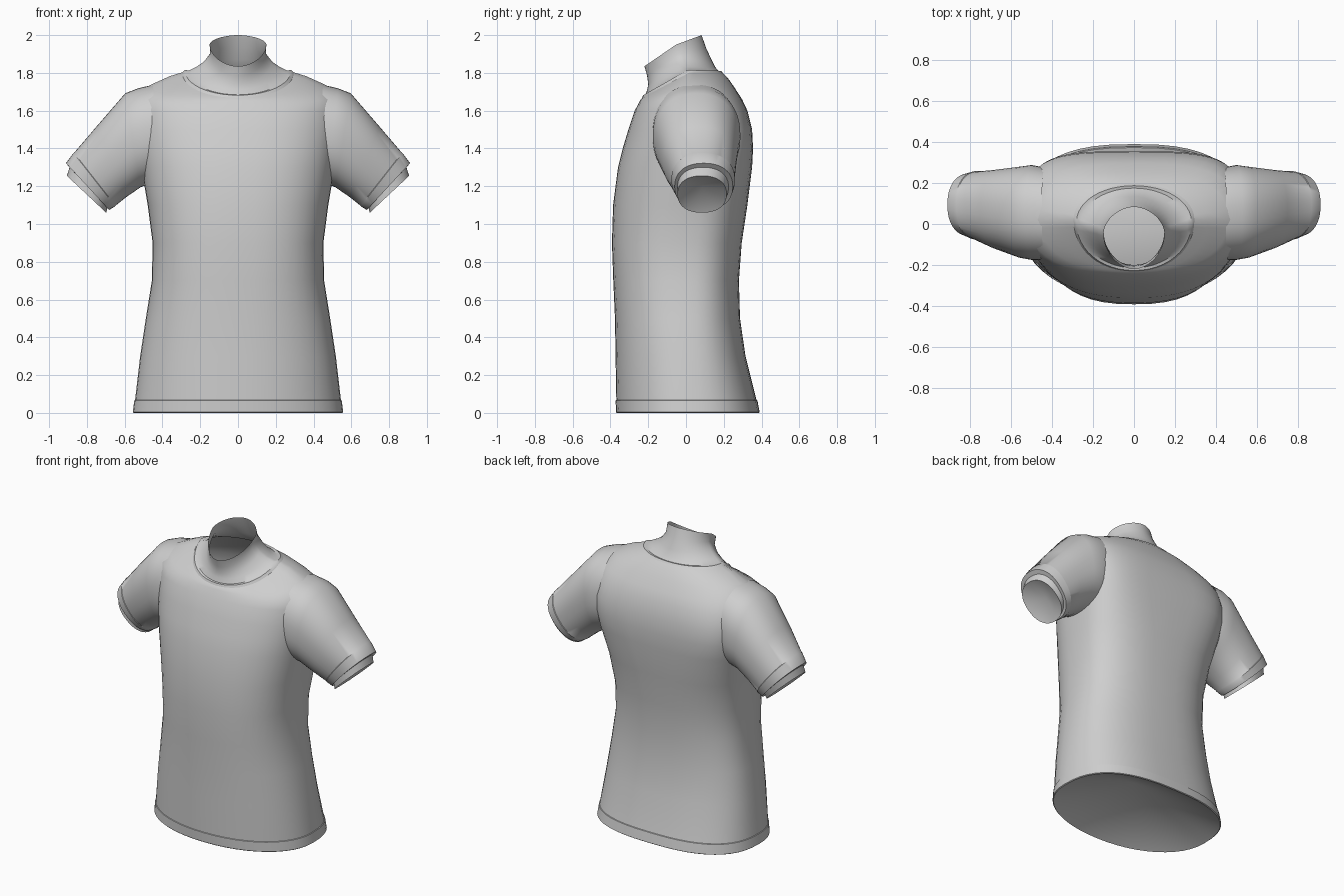
import bpy
import math
from mathutils import Vector

SEGMENTS = 48

if "Cube" in bpy.data.objects:
    bpy.data.objects.remove(bpy.data.objects["Cube"])

fabric = bpy.data.materials.new("grey_fabric")
fabric.use_nodes = True
grey = (0.62, 0.62, 0.62, 1)
fabric.diffuse_color = grey
fabric.node_tree.nodes["Principled BSDF"].inputs["Base Color"].default_value = grey


def signed_power(value, power):
    return math.copysign(abs(value) ** power, value)


def angles():
    return [math.tau * i / SEGMENTS for i in range(SEGMENTS)]


def loft(name, rings, start_apex=None, end_apex=None):
    """Skin closed rings with quads; an apex closes that end with a sunken fan."""
    verts = [p for ring in rings for p in ring]
    faces = []
    last = (len(rings) - 1) * SEGMENTS
    for i in range(SEGMENTS):
        j = (i + 1) % SEGMENTS
        for low in range(0, last, SEGMENTS):
            high = low + SEGMENTS
            faces.append((low + i, low + j, high + j, high + i))
        if start_apex:
            faces.append((len(verts), j, i))
        if end_apex:
            faces.append((len(verts), last + i, last + j))
    verts += [p for p in (start_apex, end_apex) if p]
    mesh = bpy.data.meshes.new(name)
    mesh.from_pydata(verts, [], faces)
    mesh.materials.append(fabric)
    obj = bpy.data.objects.new(name, mesh)
    bpy.context.collection.objects.link(obj)
    bpy.ops.object.select_all(action="DESELECT")
    obj.select_set(True)
    bpy.context.view_layer.objects.active = obj
    bpy.ops.object.shade_smooth_by_angle(angle=math.radians(40))
    return obj


def body_ring(half_width, front, back, z_front, z_side, z_back, middle, n_front, n_back):
    """Rounded oval whose height may differ at the front, sides and back."""
    ring = []
    for t in angles():
        is_back = math.sin(t) > 0
        power = 2 / (n_back if is_back else n_front)
        x = half_width * signed_power(math.cos(t), power)
        s = signed_power(math.sin(t), power)
        reach = back - middle if is_back else middle - front
        end = z_back if is_back else z_front
        ring.append(Vector((x, middle + reach * s, z_side + (end - z_side) * abs(s))))
    return ring


def sleeve_ring(top, bottom, front, back):
    """Slanted, slightly squared oval between a top and a bottom point."""
    top, bottom = Vector((top[0], 0, top[1])), Vector((bottom[0], 0, bottom[1]))
    centre = (top + bottom) / 2 + Vector((0, (front + back) / 2, 0))
    up, across = (top - bottom) / 2, Vector((0, (front - back) / 2, 0))
    return [centre + up * signed_power(math.cos(t), 0.88)
            + across * signed_power(math.sin(t), 0.88) for t in angles()]


# Level rings of the trunk: height, half width, front, back, front and back roundness
trunk = [
    (0.0, 0.552, -0.366, 0.385, 2.1, 2.6),
    (0.004, 0.557, -0.37, 0.39, 2.1, 2.6),
    (0.066, 0.549, -0.373, 0.378, 2.1, 2.6),
    (0.068, 0.545, -0.369, 0.373, 2.1, 2.6),
    (0.3, 0.518, -0.373, 0.315, 2.2, 2.5),
    (0.5, 0.488, -0.376, 0.286, 2.3, 2.5),
    (0.7, 0.456, -0.385, 0.28, 2.4, 2.5),
    (0.9, 0.452, -0.392, 0.295, 2.5, 2.6),
    (1.1, 0.478, -0.386, 0.325, 2.4, 2.8),
    (1.3, 0.512, -0.36, 0.35, 2.4, 3.5),
    (1.4, 0.525, -0.335, 0.355, 2.4, 3.8),
    (1.5, 0.535, -0.305, 0.35, 2.4, 3.7),
    (1.6, 0.538, -0.272, 0.325, 2.4, 3.2),
]

# Tilted rings: half width, front, back, then height at front, side, back
shoulders = [
    (0.53, -0.255, 0.297, 1.63, 1.688, 1.66),
    (0.46, -0.246, 0.255, 1.65, 1.738, 1.725),
    (0.36, -0.239, 0.22, 1.661, 1.783, 1.775),
    (0.295, -0.232, 0.195, 1.668, 1.803, 1.8),
]
neck = [
    shoulders[-1],
    (0.281, -0.227, 0.187, 1.682, 1.815, 1.811),
    (0.262, -0.214, 0.175, 1.684, 1.812, 1.808),
    (0.22, -0.205, 0.155, 1.712, 1.832, 1.83),
    (0.18, -0.2, 0.135, 1.74, 1.86, 1.87),
    (0.148, -0.206, 0.105, 1.785, 1.9, 1.935),
    (0.15, -0.22, 0.083, 1.835, 1.95, 2.0),
]

# Shirt trunk with hem, shoulders and sunken underside
rings = [body_ring(w, f, b, z, z, z, 0.05 * max(0, z - 1), nf, nb)
         for z, w, f, b, nf, nb in trunk]
rings += [body_ring(*row, 0.02, 2.25 - 0.05 * i, 2.7 - 0.2 * i)
          for i, row in enumerate(shoulders)]
loft("shirt_body", rings, start_apex=Vector((0, 0, 0.22)))

# Collar band and standing neck
loft("collar_and_neck", [body_ring(*row, 0.02 - 0.012 * i, 2.1 - 0.04 * i, 2.1 - 0.04 * i)
                         for i, row in enumerate(neck)])

# Sleeves with a stepped cuff: top point, bottom point, front, back
sleeve = [
    ((0.45, 1.737), (0.42, 1.23), -0.175, 0.275),
    ((0.53, 1.718), (0.47, 1.212), -0.175, 0.288),
    ((0.597, 1.692), (0.515, 1.195), -0.165, 0.28),
    ((0.75, 1.515), (0.595, 1.14), -0.12, 0.265),
    ((0.868, 1.377), (0.648, 1.097), -0.075, 0.256),
    ((0.871, 1.376), (0.65, 1.094), -0.077, 0.259),
    ((0.911, 1.322), (0.682, 1.074), -0.06, 0.248),
    ((0.892, 1.3), (0.69, 1.09), -0.045, 0.225),
    ((0.906, 1.255), (0.698, 1.06), -0.045, 0.215),
]
sleeves = loft("sleeves", [sleeve_ring(*row) for row in sleeve],
               end_apex=Vector((0.77, 0.085, 1.195)))
sleeves.modifiers.new("mirror", "MIRROR")
